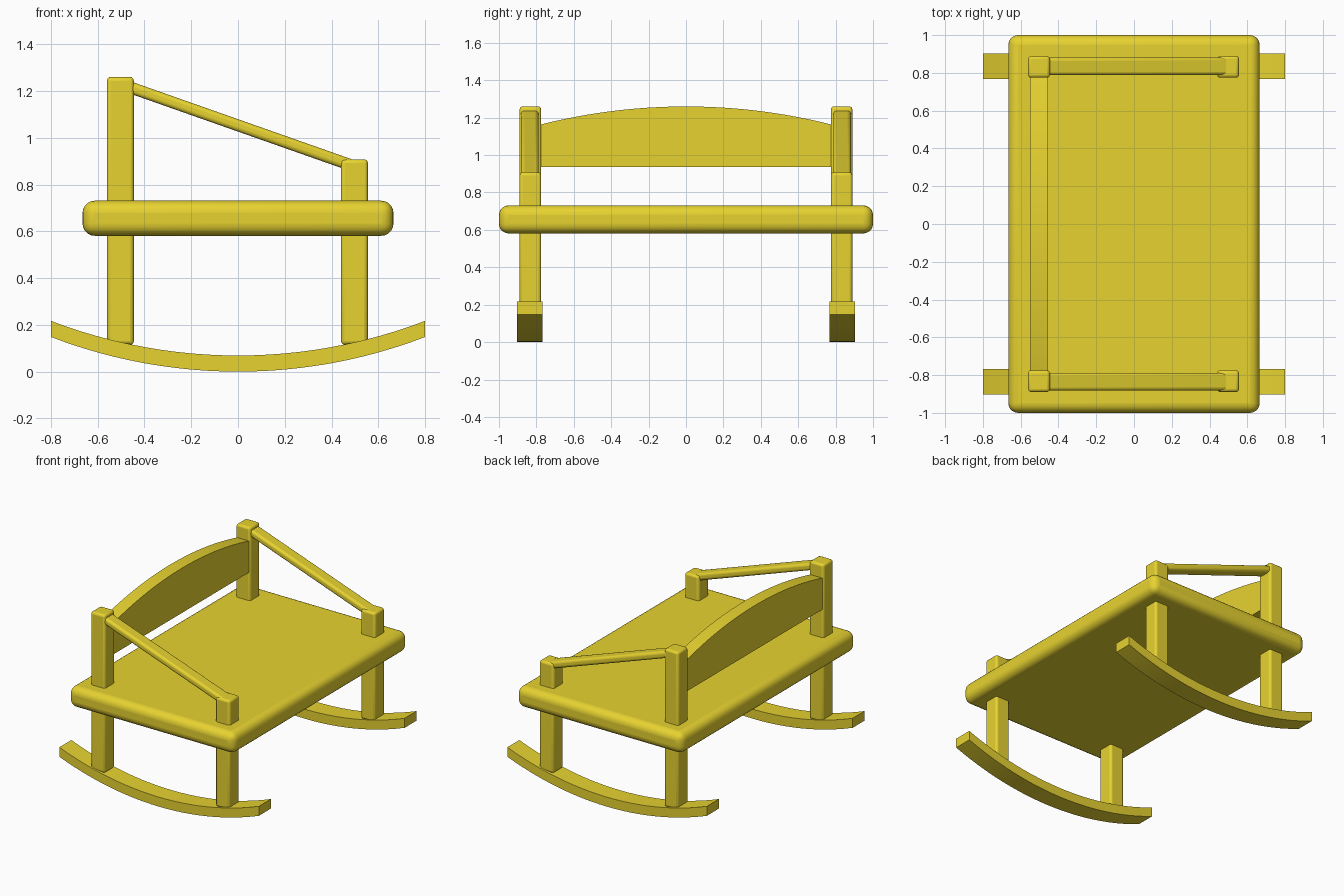
import bpy, bmesh, math

if "Cube" in bpy.data.objects:
    bpy.data.objects.remove(bpy.data.objects["Cube"])

yellow = bpy.data.materials.new("yellow_paint")
yellow.diffuse_color = (0.8, 0.65, 0.03, 1)
yellow.use_nodes = True
yellow.node_tree.nodes["Principled BSDF"].inputs["Base Color"].default_value = yellow.diffuse_color


def finish(ob, bevel=0, segments=4):
    ob.data.materials.append(yellow)
    if bevel:
        mod = ob.modifiers.new("rounding", 'BEVEL')
        mod.width, mod.segments = bevel, segments
        mod.limit_method = 'ANGLE'
    bpy.ops.object.select_all(action='DESELECT')
    ob.select_set(True)
    bpy.context.view_layer.objects.active = ob
    bpy.ops.object.shade_smooth_by_angle(angle=math.radians(35))
    return ob


def box(name, centre, size, bevel, segments=4, tilt=0):
    bpy.ops.mesh.primitive_cube_add(size=1)
    ob = bpy.context.object
    ob.name = name
    ob.scale = size
    bpy.ops.object.transform_apply(scale=True)
    ob.location = centre
    ob.rotation_euler.y = tilt
    return finish(ob, bevel, segments)


def extrude_outline(name, points, offset):
    """Fill a closed outline of 3D points and extrude it by offset."""
    bm = bmesh.new()
    face = bm.faces.new([bm.verts.new(p) for p in points])
    ext = bmesh.ops.extrude_face_region(bm, geom=[face])
    bmesh.ops.translate(bm, vec=offset,
                        verts=[g for g in ext["geom"] if isinstance(g, bmesh.types.BMVert)])
    bmesh.ops.recalc_face_normals(bm, faces=bm.faces)
    mesh = bpy.data.meshes.new(name)
    bm.to_mesh(mesh)
    bm.free()
    ob = bpy.data.objects.new(name, mesh)
    bpy.context.collection.objects.link(ob)
    return finish(ob)


def arc(half, rise, n=24):
    """Points (t, sag) on a circular arc with zero sag at t = 0."""
    r = (half * half + rise * rise) / (2 * rise)
    ts = [half * (2 * i / n - 1) for i in range(n + 1)]
    return [(t, r - math.sqrt(r * r - t * t)) for t in ts]


# Seat slab
box("seat", (0, 0, 0.656), (1.33, 2, 0.15), 0.052, 5)

# Backrest with arched top
crest = [(-0.55, t, 1.26 - s) for t, s in arc(0.79, 0.1)]
extrude_outline("backrest", crest + [(-0.55, 0.79, 0.935), (-0.55, -0.79, 0.935)],
                (0.095, 0, 0))

for side, s in (("near", -1), ("far", 1)):
    y = s * 0.832
    # Posts running from the rocker up through the seat
    for name, x, top in (("back_post", -0.503, 1.26), ("front_post", 0.498, 0.908)):
        box(f"{name}_{side}", (x, y, (0.115 + top) / 2), (0.115, 0.115, top - 0.115), 0.016, 3)

    # Sloping armrest
    x0, z0, x1, z1 = -0.525, 1.238, 0.495, 0.879
    box(f"armrest_{side}", ((x0 + x1) / 2, y + s * 0.003, (z0 + z1) / 2),
        (math.hypot(x1 - x0, z1 - z0), 0.094, 0.05), 0.018, 4,
        math.atan2(z0 - z1, x1 - x0))

    # Curved rocker
    curve = arc(0.8, 0.148)
    outline = [(x, s * 0.835 - 0.0685, z) for x, z in curve]
    outline += [(x, s * 0.835 - 0.0685, z + 0.069) for x, z in reversed(curve)]
    extrude_outline(f"rocker_{side}", outline, (0, 0.137, 0))
